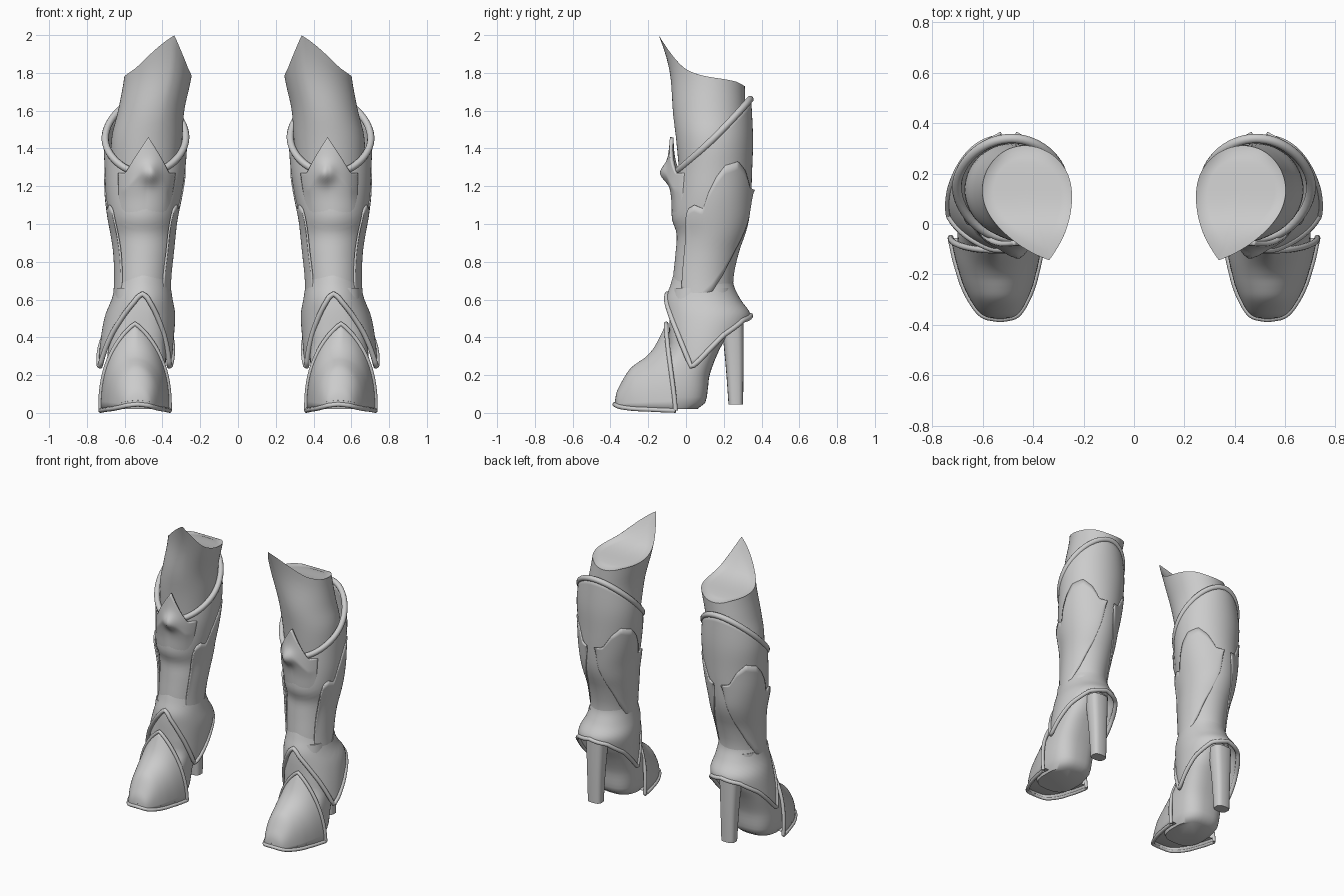
import bpy, bmesh
from math import sin, cos, pi, radians, exp, copysign

if "Cube" in bpy.data.objects:
    bpy.data.objects.remove(bpy.data.objects["Cube"])

grey = bpy.data.materials.new("plain_grey")
grey.use_nodes = True
grey.diffuse_color = (0.6, 0.6, 0.6, 1)
grey.node_tree.nodes["Principled BSDF"].inputs["Base Color"].default_value = (0.6, 0.6, 0.6, 1)


def interp(table, t):
    """Smooth interpolation of rows (key, value...) at key t."""
    t = min(max(t, table[0][0]), table[-1][0])
    i = 0
    while i < len(table) - 2 and t > table[i + 1][0]:
        i += 1
    a, b = table[i], table[i + 1]
    p, n = table[max(i - 1, 0)], table[min(i + 2, len(table) - 1)]
    h = b[0] - a[0]
    s = (t - a[0]) / h
    out = []
    for k in range(1, len(a)):
        ma = (b[k] - p[k]) / (b[0] - p[0]) * h
        mb = (n[k] - a[k]) / (n[0] - a[0]) * h
        out.append(a[k] * (2*s**3 - 3*s*s + 1) + ma * (s**3 - 2*s*s + s)
                   + b[k] * (3*s*s - 2*s**3) + mb * (s**3 - s*s))
    return out


def linear(table, t):
    """Straight interpolation of (key, value) pairs."""
    for (k0, v0), (k1, v1) in zip(table, table[1:]):
        if t <= k1:
            return v0 + (v1 - v0) * max(0, t - k0) / (k1 - k0)
    return table[-1][1]


def ring(rings, z, a, off=0, power=2):
    """Point at angle a on a rounded section; rings hold z, x0, x1, y0, y1."""
    x0, x1, y0, y1 = interp(rings, z)
    c, s = (copysign(abs(v) ** (2 / power), v) for v in (cos(a), sin(a)))
    return ((x0 + x1) / 2 + ((x1 - x0) / 2 + off) * c,
            (y0 + y1) / 2 + ((y1 - y0) / 2 + off) * s, z)


def finish(name, mesh, thick=0, sharp=50):
    """Add the part with its mirrored twin on the other boot."""
    obj = bpy.data.objects.new(name, mesh)
    bpy.context.collection.objects.link(obj)
    mesh.materials.clear()
    mesh.materials.append(grey)
    mesh.shade_smooth()
    mesh.set_sharp_from_angle(angle=radians(sharp))
    if thick:
        mod = obj.modifiers.new("thickness", "SOLIDIFY")
        mod.thickness, mod.offset = thick, -1
    obj.modifiers.new("pair", "MIRROR").use_mirror_merge = False
    return obj


def surface(name, nu, nv, f, closed=False, caps=False, thick=0):
    """Grid surface f(u, v) with u, v in 0..1."""
    bm = bmesh.new()
    cols = nu if closed else nu + 1
    rows = [[bm.verts.new(f(i / nu, j / nv)) for i in range(cols)] for j in range(nv + 1)]
    for lo, hi in zip(rows, rows[1:]):
        for i in range(nu):
            k = (i + 1) % cols
            bm.faces.new((lo[i], lo[k], hi[k], hi[i]))
    if caps:
        bm.faces.new(rows[0][::-1])
        bm.faces.new(rows[-1])
    bmesh.ops.remove_doubles(bm, verts=bm.verts, dist=0.0001)
    mesh = bpy.data.meshes.new(name)
    bm.to_mesh(mesh)
    bm.free()
    return finish(name, mesh, thick)


def tube(name, points, radius, closed=False):
    """Round trim following a path."""
    cu = bpy.data.curves.new(name + "_path", "CURVE")
    cu.dimensions, cu.bevel_depth, cu.bevel_resolution = "3D", radius, 3
    cu.use_fill_caps = True
    sp = cu.splines.new("POLY")
    sp.points.add(len(points) - 1)
    for p, co in zip(sp.points, points):
        p.co = (*co, 1)
    sp.use_cyclic_u = closed
    tmp = bpy.data.objects.new(name + "_path", cu)
    bpy.context.collection.objects.link(tmp)
    bpy.context.view_layer.update()
    mesh = bpy.data.meshes.new_from_object(tmp.evaluated_get(bpy.context.evaluated_depsgraph_get()))
    bpy.data.objects.remove(tmp)
    finish(name, mesh, sharp=75)


def lerp(a, b, t):
    return a + (b - a) * t


# Leg sleeve with a swept-up point at the inner front
SLEEVE = [(1.2, .32, .67, -.03, .31), (1.45, .295, .67, -.05, .32),
          (1.6, .285, .635, -.06, .315), (1.8, .245, .6, -.05, .31), (2, .245, .6, -.05, .31)]
SLEEVE_TOP = [(-.145, 2), (-.1, 1.93), (-.05, 1.865), (0, 1.82), (.08, 1.788),
              (.26, 1.755), (.31, 1.73)]


def sleeve(u, v):
    a = 2 * pi * u
    pull = max(0, 1 - abs(u - .694) / .25) ** 2
    tip = ring(SLEEVE, 2, a)[1] - .105 * pull
    z = lerp(1.2, interp(SLEEVE_TOP, tip)[0], v)
    x, y, _ = ring(SLEEVE, z, a)
    return x - .025 * pull * v ** 3, y - .105 * pull * v ** 3, z


def sleeve_cap(u, v):
    x, y, z = sleeve(u, 1)
    y = lerp(y, .13, v)
    return lerp(x, .425, v), y, interp(SLEEVE_TOP, y)[0] - .012 * min(1, 8 * v)


surface("leg_sleeve", 72, 14, sleeve, closed=True)
surface("sleeve_top", 72, 8, sleeve_cap, closed=True)

# Calf shell with a slanted, rolled top edge
SHELL = [(.55, .36, .66, -.08, .26), (.7, .36, .65, -.07, .25), (.85, .345, .655, -.055, .28),
         (.95, .335, .67, -.05, .315), (1.03, .325, .685, -.075, .335), (1.15, .3, .7, -.07, .345),
         (1.28, .28, .705, -.06, .35), (1.45, .27, .71, -.04, .355), (1.67, .29, .68, -.03, .345)]


def shell_top(a):
    return 1.465 + .195 * sin(a)


surface("calf_shell", 56, 26, lambda u, v: ring(
    SHELL, lerp(.55, shell_top(2*pi*u), v), 2*pi*u), closed=True, thick=.02)
tube("shell_rim", [ring(SHELL, shell_top(a), a, -.006) for a in
                   (2 * pi * i / 56 for i in range(56))], .019, closed=True)

# Scalloped calf plates, outer and inner
PLATE_TOP = [(-42, .95), (-34, 1.08), (-25, 1.1), (-11, 1.08), (-5, 1.17), (5, 1.25),
             (17, 1.31), (38, 1.33), (54, 1.28), (68, 1.19), (82, 1.18)]
PLATE_LOW = [(-42, .66), (-25, .6), (0, .6), (17, .64), (38, .73), (60, .88), (75, 1.03), (82, 1.16)]


def plate(inner):
    def f(u, v):
        d = lerp(-42, 82, u)
        z = lerp(linear(PLATE_LOW, d), linear(PLATE_TOP, d), v)
        flare = .006 + .016 * v * abs(2 * u - 1) ** 6
        a = radians(180 - d if inner else d)
        return ring(SHELL, z, a, flare)
    return f


surface("outer_calf_plate", 50, 14, plate(False), thick=.01)
inner_plate = surface("inner_calf_plate", 50, 14, plate(True), thick=.01)
inner_plate.data.flip_normals()


# Pointed knee plate with a central boss, blending into the shell
def knee(u, v):
    w = 2 * u - 1
    a = radians(-94 + 46 * w)
    z = lerp(1.0, 1.46 - .19 * min(1, abs(w) / .72), v)
    x, y, _ = ring(SHELL, z, a)
    lift = .046 * (1 - w * w) * min(1, 1.5 * v) ** 2
    boss = .042 * exp(-((x - .465) / .045) ** 2 - ((z - 1.265) / .05) ** 2)
    return x, y - lift - boss + .004 * (1 - v), z


surface("knee_plate", 40, 28, knee, thick=.02)

# Ankle cuff: arched in front, pointed at the sides, arched over the heel
CUFF = [(.24, .36, .735, -.1, .27), (.4, .345, .72, -.1, .31), (.52, .335, .7, -.1, .335),
        (.6, .345, .67, -.1, .285), (.68, .353, .655, -.078, .253), (.76, .355, .65, -.066, .257)]
CUFF_LOW = [(-90, .63), (-82, .615), (-70, .56), (-45, .42), (-17, .24), (-5, .28),
            (25, .41), (55, .49), (90, .515)]


def cuff_low(u):
    d = 360 * u - 90
    return linear(CUFF_LOW, d if d <= 90 else 180 - d)


def cuff(u, v):
    return ring(CUFF, lerp(cuff_low(u), .76, v), 2 * pi * u - pi / 2, .006 - .016 * v ** 2)


surface("ankle_cuff", 80, 14, cuff, closed=True, thick=.015)
tube("cuff_rim", [cuff(i / 80, 0) for i in range(80)], .014, closed=True)

# Foot and platform sole
FOOT = [(.02, .415, .675, -.24, .06), (.05, .4, .69, -.25, .1), (.12, .39, .7, -.24, .115),
        (.2, .385, .7, -.2, .125), (.32, .38, .69, -.1, .17), (.42, .37, .68, -.09, .22),
        (.55, .37, .66, -.085, .25), (.66, .37, .65, -.07, .24)]
surface("foot", 40, 20, lambda u, v: ring(FOOT, lerp(.02, .66, v), 2*pi*u, 0, 2.8),
        closed=True, caps=True)

# Toe cap: y, half width, height, base, peak
TOE = [(-.378, .002, .004, .045, 0), (-.37, .05, .06, .04, 0), (-.35, .08, .115, .032, 0),
       (-.3, .113, .205, .024, 0), (-.25, .136, .25, .02, 0), (-.2, .153, .285, .018, 0),
       (-.15, .168, .32, .015, .02), (-.08, .183, .36, .012, .1)]


def toe(u, v):
    y = lerp(-.08, -.378, sin(v * pi / 2))
    w, h, base, peak = interp(TOE, y)
    c, s = cos(pi * u), max(0, sin(pi * u))
    y += max(0, 1 - v * 3) * (.025 - .05 * s)
    return (lerp(.545, .53, v) + w * c, y,
            base + h * s ** .8 + peak * (1 - abs(c)) ** 1.3)


def toe_sole(u, v):
    x, y, z = [lerp(p, q, u) for p, q in zip(toe(1, v), toe(0, v))]
    return x, y, z + .022


surface("toe_cap", 36, 28, toe, thick=.012)
tube("toe_cap_rim", [toe(i / 36, 0) for i in range(37)], .012)
tube("toe_sole_rim", [toe(0, j / 28) for j in range(28)]
     + [toe(1, j / 28) for j in range(28, -1, -1)], .012)
surface("toe_sole", 8, 28, toe_sole)

# Tall tapered heel
HEEL = [(.045, .475, .575, .225, .302), (.25, .468, .582, .21, .305), (.5, .455, .595, .185, .305)]
surface("heel", 20, 6, lambda u, v: ring(HEEL, lerp(.045, .5, v), 2*pi*u, 0, 3),
        closed=True, caps=True)
